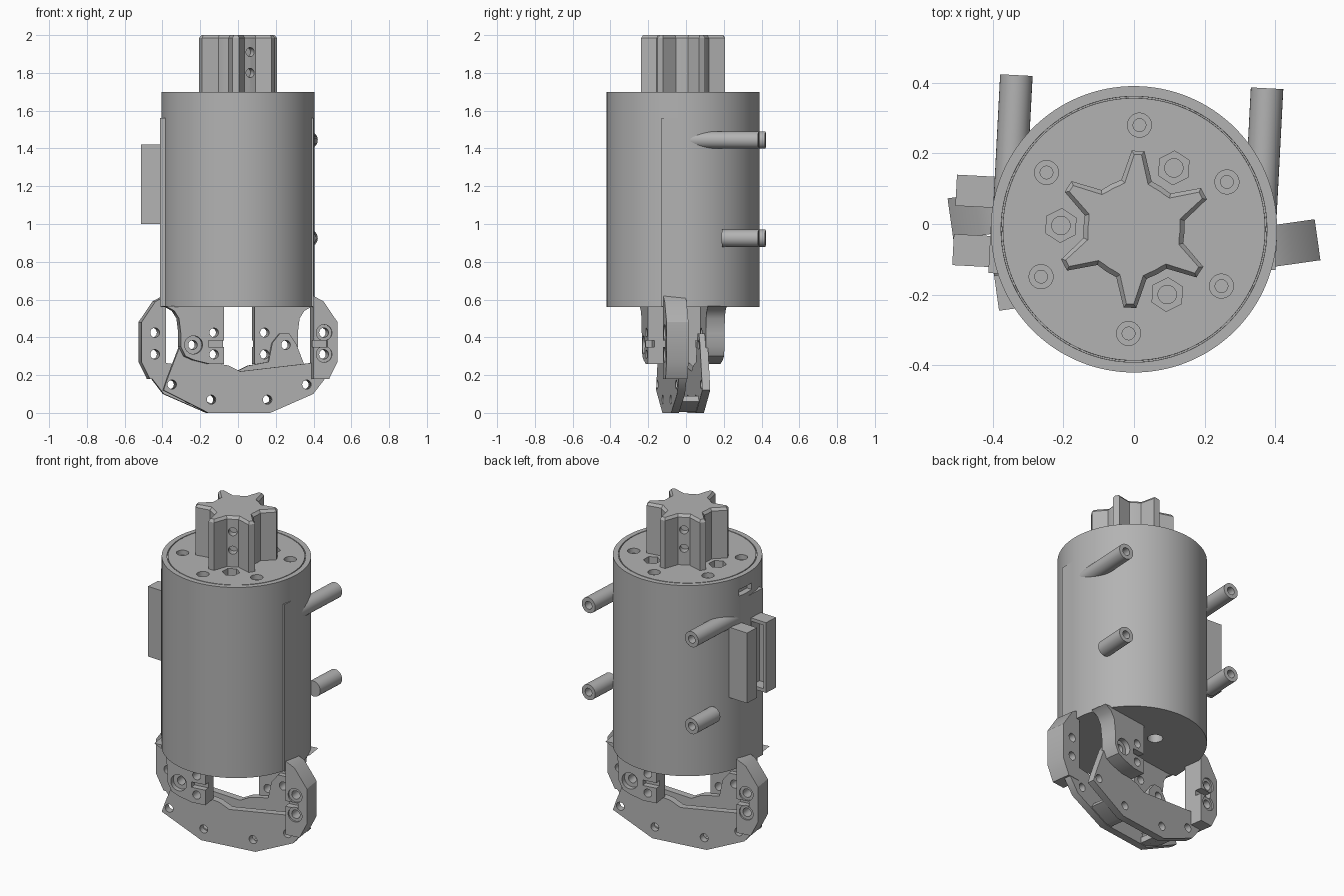
import bpy, bmesh, math
from math import cos, sin, radians
from mathutils import Matrix, Vector

if "Cube" in bpy.data.objects:
    bpy.data.objects.remove(bpy.data.objects["Cube"])

grey = bpy.data.materials.new("machined_grey")
grey.use_nodes = True
grey.diffuse_color = (0.45, 0.45, 0.45, 1)
grey.node_tree.nodes["Principled BSDF"].inputs["Base Color"].default_value = (0.45, 0.45, 0.45, 1)


def placed(deg):
    return Matrix.Translation((0, -0.015, 0)) @ Matrix.Rotation(radians(deg), 4, 'Z')


BODY, JAW, JAW_BACK = placed(-3), placed(8), placed(188)


def add_rod(bm, start, end, r, sides=32):
    a, b = Vector(start), Vector(end)
    turn = (b - a).to_track_quat('Z', 'Y').to_matrix().to_4x4()
    bmesh.ops.create_cone(bm, cap_ends=True, segments=sides, radius1=r, radius2=r,
                          depth=(b - a).length, matrix=Matrix.Translation((a + b) / 2) @ turn)


def add_box(bm, lo, hi):
    lo, hi = Vector(lo), Vector(hi)
    bmesh.ops.create_cube(bm, size=1, matrix=Matrix.Translation((lo + hi) / 2)
                          @ Matrix.Diagonal((*(hi - lo), 1)))


def add_plate(bm, outline, y0, y1):
    face = bm.faces.new([bm.verts.new((x, y0, z)) for x, z in outline])
    out = bmesh.ops.extrude_face_region(bm, geom=[face])
    bmesh.ops.translate(bm, vec=(0, y1 - y0, 0),
                        verts=[v for v in out["geom"] if isinstance(v, bmesh.types.BMVert)])


def drill(bm, x, z, r, y0=-0.3, y1=0.0):
    add_rod(bm, (x, y0, z), (x, y1, z), r)


def to_object(name, bm):
    bmesh.ops.recalc_face_normals(bm, faces=bm.faces[:])
    mesh = bpy.data.meshes.new(name)
    bm.to_mesh(mesh)
    bm.free()
    ob = bpy.data.objects.new(name, mesh)
    bpy.context.collection.objects.link(ob)
    return ob


def finish(name, bm, frame, *cutters):
    ob = to_object(name, bm)
    bpy.ops.object.select_all(action='DESELECT')
    bpy.context.view_layer.objects.active = ob
    ob.select_set(True)
    # Cutters are applied one layer at a time, so that no layer overlaps itself
    for cutter in cutters:
        tool = to_object(name + "_cutter", cutter)
        mod = ob.modifiers.new("cut", 'BOOLEAN')
        mod.operation, mod.object, mod.solver = 'DIFFERENCE', tool, 'EXACT'
        bpy.ops.object.modifier_apply(modifier=mod.name)
        bpy.data.objects.remove(tool)
    ob.data.materials.clear()
    ob.data.materials.append(grey)
    bpy.ops.object.shade_smooth_by_angle(angle=radians(30))
    ob.matrix_world = frame


# Main drum with a lid seam, screw and nut recesses, bottom bores and a side slot
drum, wide, narrow = bmesh.new(), bmesh.new(), bmesh.new()
add_rod(drum, (0, 0, 0.56), (0, 0, 1.7), 0.405, 128)
lid = [f for f in drum.faces if f.normal.z > 0.9]
bmesh.ops.inset_region(drum, faces=lid, thickness=0.029)
ring = bmesh.ops.inset_region(drum, faces=lid, thickness=0.005)["faces"]
bmesh.ops.inset_region(drum, faces=ring, thickness=0.0004, depth=-0.006)
for k in range(6):
    a = radians(90 + 60 * k)
    x, y = 0.295 * cos(a), 0.295 * sin(a)
    add_rod(wide, (x, y, 1.67), (x, y, 1.75), 0.034)
    add_rod(narrow, (x, y, 1.6), (x, y, 1.72), 0.018)
for k in range(3):
    a = radians(60 + 120 * k)
    x, y = 0.207 * cos(a), 0.207 * sin(a)
    add_rod(wide, (x, y, 1.66), (x, y, 1.75), 0.048, 6)
    add_rod(narrow, (x, y, 1.6), (x, y, 1.72), 0.026)
    add_rod(wide, (-x * 0.65, -y * 0.65, 0.5), (-x * 0.65, -y * 0.65, 0.66), 0.042)
add_box(wide, (-0.45, -0.05, 1.585), (-0.37, 0.06, 1.625))
finish("drum", drum, BODY, wide, narrow)

# Tangent flats on both sides of the drum
for name, lo, hi in (("left_flat", (0.33, -0.094, 0.562), (0.405, 0, 1.56)),
                     ("right_flat", (-0.405, -0.145, 0.562), (-0.33, 0, 1.56))):
    flat = bmesh.new()
    add_box(flat, lo, hi)
    finish(name, flat, BODY)

# Six-toothed spline hub with a chamfered top
hub, cuts, outline = bmesh.new(), bmesh.new(), []
for k in range(6):
    a = radians(90 + 60 * k)
    for r, w in ((0.138, -0.043), (0.222, -0.018), (0.222, 0.018), (0.138, 0.043)):
        outline.append((r * cos(a) - w * sin(a), r * sin(a) + w * cos(a)))
    for d in (22, 30, 38):
        b = a + radians(d)
        outline.append((0.143 * cos(b), 0.143 * sin(b)))
base = hub.faces.new([hub.verts.new((x, y, 1.69)) for x, y in outline])
out = bmesh.ops.extrude_face_region(hub, geom=[base])["geom"]
bmesh.ops.translate(hub, vec=(0, 0, 0.295), verts=[g for g in out if isinstance(g, bmesh.types.BMVert)])
bmesh.ops.recalc_face_normals(hub, faces=hub.faces[:])
top = [f for f in hub.faces if f.normal.z > 0.9]
bmesh.ops.inset_region(hub, faces=top, thickness=0.013, depth=0.015)
for a in (radians(-60), radians(120)):
    for z in (1.8, 1.91):
        add_rod(cuts, (0.1 * cos(a), 0.1 * sin(a), z), (0.2 * cos(a), 0.2 * sin(a), z), 0.024)
finish("spline_hub", hub, BODY, cuts)

# Hollow mounting pegs pointing backwards
for side, word in ((1, "left"), (-1, "right")):
    for z, y0, level in ((1.445, 0.03, "upper"), (0.925, 0.225, "lower")):
        peg, cuts = bmesh.new(), bmesh.new()
        add_rod(peg, (side * 0.355, y0, z), (side * 0.355, 0.418, z), 0.046)
        add_rod(cuts, (side * 0.355, 0.3, z), (side * 0.355, 0.45, z), 0.023)
        finish(f"{level}_{word}_peg", peg, BODY, cuts)

# Holder made of two facing hollow brackets
for side, word in ((1, "back"), (-1, "front")):
    shell, cuts = bmesh.new(), bmesh.new()
    y = sorted((side * 0.04, side * 0.128))
    add_box(shell, (-0.508, y[0], 1.0), (-0.37, y[1], 1.42))
    y = sorted((side * 0.03, side * 0.11))
    add_box(cuts, (-0.49, y[0], 1.02), (-0.41, y[1], 1.4))
    finish(f"holder_{word}_bracket", shell, BODY, cuts)

# Gripper: each half is turned half a circle from the other
link = [(-0.41, 0.12), (-0.17, 0), (0.16, 0), (0.39, 0.1), (0.46, 0.19), (0.5, 0.27), (0.39, 0.265),
        (0, 0.22), (-0.06, 0.25), (-0.17, 0.27), (-0.19, 0.37), (-0.23, 0.42), (-0.28, 0.42),
        (-0.32, 0.36), (-0.39, 0.18)]
finger = [(0.38, 0.62), (0.435, 0.59), (0.51, 0.48), (0.51, 0.27), (0.465, 0.18), (0.38, 0.18)]
leg = [(-0.41, 0.565), (-0.365, 0.54), (-0.34, 0.5), (-0.33, 0.42), (-0.33, 0.35), (-0.305, 0.3),
       (-0.26, 0.28), (-0.18, 0.26), (-0.1, 0.26), (-0.1, 0.565)]
for frame, word in ((JAW, "front"), (JAW_BACK, "back")):
    plate, cuts = bmesh.new(), bmesh.new()
    add_plate(plate, link, -0.087, -0.045)
    for x, z in ((-0.365, 0.15), (-0.155, 0.07), (0.145, 0.07), (0.355, 0.15), (-0.262, 0.36)):
        drill(cuts, x, z, 0.024)
    finish(f"{word}_link_plate", plate, frame, cuts)

    block, bores, sinks, notch = (bmesh.new() for _ in range(4))
    add_plate(block, finger, -0.16, -0.043)
    for z in (0.31, 0.425):
        drill(bores, 0.438, z, 0.025)
        drill(sinks, 0.438, z, 0.042, -0.3, -0.15)
    add_box(notch, (0.36, -0.2, 0.35), (0.455, -0.12, 0.382))
    finish(f"{word}_outer_finger", block, frame, bores, sinks, notch)

    block, bores, sinks, notch = (bmesh.new() for _ in range(4))
    add_plate(block, leg, -0.175, -0.075)
    for x, z in ((-0.153, 0.31), (-0.153, 0.425), (-0.262, 0.36)):
        drill(bores, x, z, 0.024)
    drill(sinks, -0.262, 0.36, 0.048, -0.3, -0.145)
    add_box(notch, (-0.183, -0.2, 0.35), (-0.07, -0.14, 0.382))
    finish(f"{word}_leg", block, frame, bores, sinks, notch)

    # Cross spacer between the two link plates
    bar = bmesh.new()
    add_plate(bar, [(0.12, 0.005), (0.16, 0.005), (0.28, 0.06), (0.26, 0.09), (0.12, 0.04)], -0.05, 0.05)
    finish(f"{word}_spacer", bar, frame)
